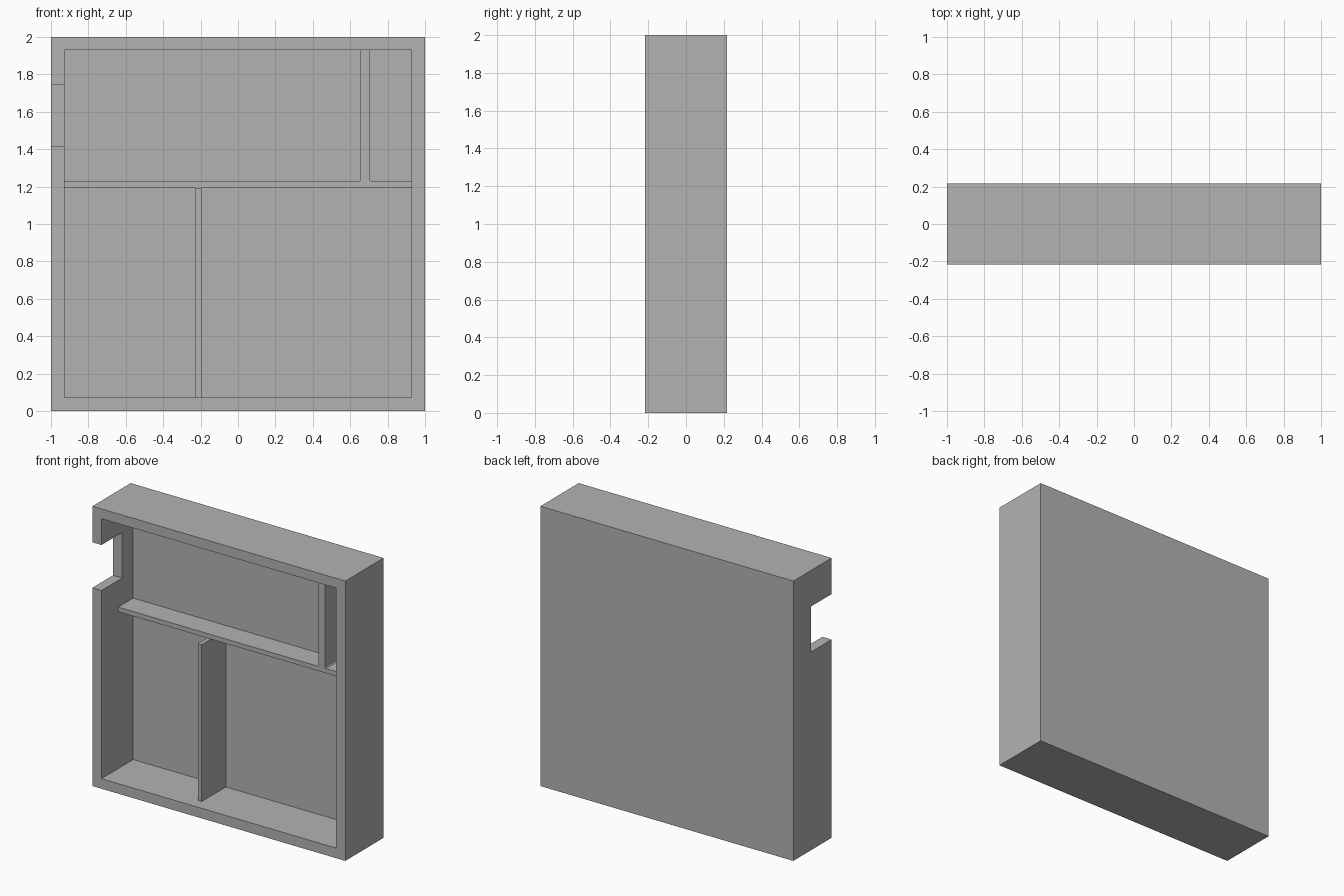
import bpy
import bmesh

if "Cube" in bpy.data.objects:
    bpy.data.objects.remove(bpy.data.objects["Cube"], do_unlink=True)

grey = bpy.data.materials.new("plain grey")
grey.use_nodes = True
grey.diffuse_color = (0.45, 0.45, 0.45, 1)
grey.node_tree.nodes["Principled BSDF"].inputs["Base Color"].default_value = (0.45, 0.45, 0.45, 1)

FRONT, BACK = -0.216, 0.216
PANEL_FRONT = 0.142      # inner face of the back panel
SHELF_FRONT = -0.027
LAP = 0.01               # how far dividers sink into their neighbours


def prism(name, profile, y0, y1):
    """Extrude an (x, z) outline from y0 back to y1."""
    bm = bmesh.new()
    face = bm.faces.new([bm.verts.new((x, y0, z)) for x, z in profile])
    new = bmesh.ops.extrude_face_region(bm, geom=[face])["geom"]
    moved = [v for v in new if isinstance(v, bmesh.types.BMVert)]
    bmesh.ops.translate(bm, verts=moved, vec=(0, y1 - y0, 0))
    bmesh.ops.recalc_face_normals(bm, faces=bm.faces)
    mesh = bpy.data.meshes.new(name)
    bm.to_mesh(mesh)
    bm.free()
    mesh.materials.append(grey)
    obj = bpy.data.objects.new(name, mesh)
    bpy.context.collection.objects.link(obj)
    return obj


def box(name, x0, x1, y0, y1, z0, z1):
    return prism(name, [(x0, z0), (x1, z0), (x1, z1), (x0, z1)], y0, y1)


def cut(target, cutter):
    """Subtract the cutter from the target, then discard it."""
    cutter.hide_render = True
    mod = target.modifiers.new("cut", "BOOLEAN")
    mod.operation = "DIFFERENCE"
    mod.solver = "EXACT"
    mod.object = cutter
    bpy.context.view_layer.objects.active = target
    bpy.ops.object.modifier_apply(modifier=mod.name)
    bpy.data.objects.remove(cutter, do_unlink=True)


# Open-fronted case with a notch in its right wall
case = box("case", -1, 1, FRONT, BACK, 0, 2)
cut(case, box("cavity_cutter", -0.928, 0.928, FRONT - 0.1, PANEL_FRONT, 0.072, 1.93))
cut(case, box("notch_cutter", -1.1, -0.9, FRONT - 0.1, 0.016, 1.417, 1.742))

# Shelf and upright in one piece, with slightly eased inner corners
left, right, top, ease = 0.656, 0.706, 1.226, 0.008
prism("shelf_and_upright", [
    (-0.928 - LAP, 1.193), (0.928 + LAP, 1.193), (0.928 + LAP, top),
    (right + ease, top), (right, top + ease), (right, 1.93 + LAP),
    (left, 1.93 + LAP), (left, top + ease), (left - ease, top),
    (-0.928 - LAP, top)], SHELF_FRONT, PANEL_FRONT + LAP)

# Lower divider, standing proud of the shelf
box("lower_divider", -0.226, -0.195, -0.131, PANEL_FRONT + LAP, 0.072 - LAP, 1.193)
